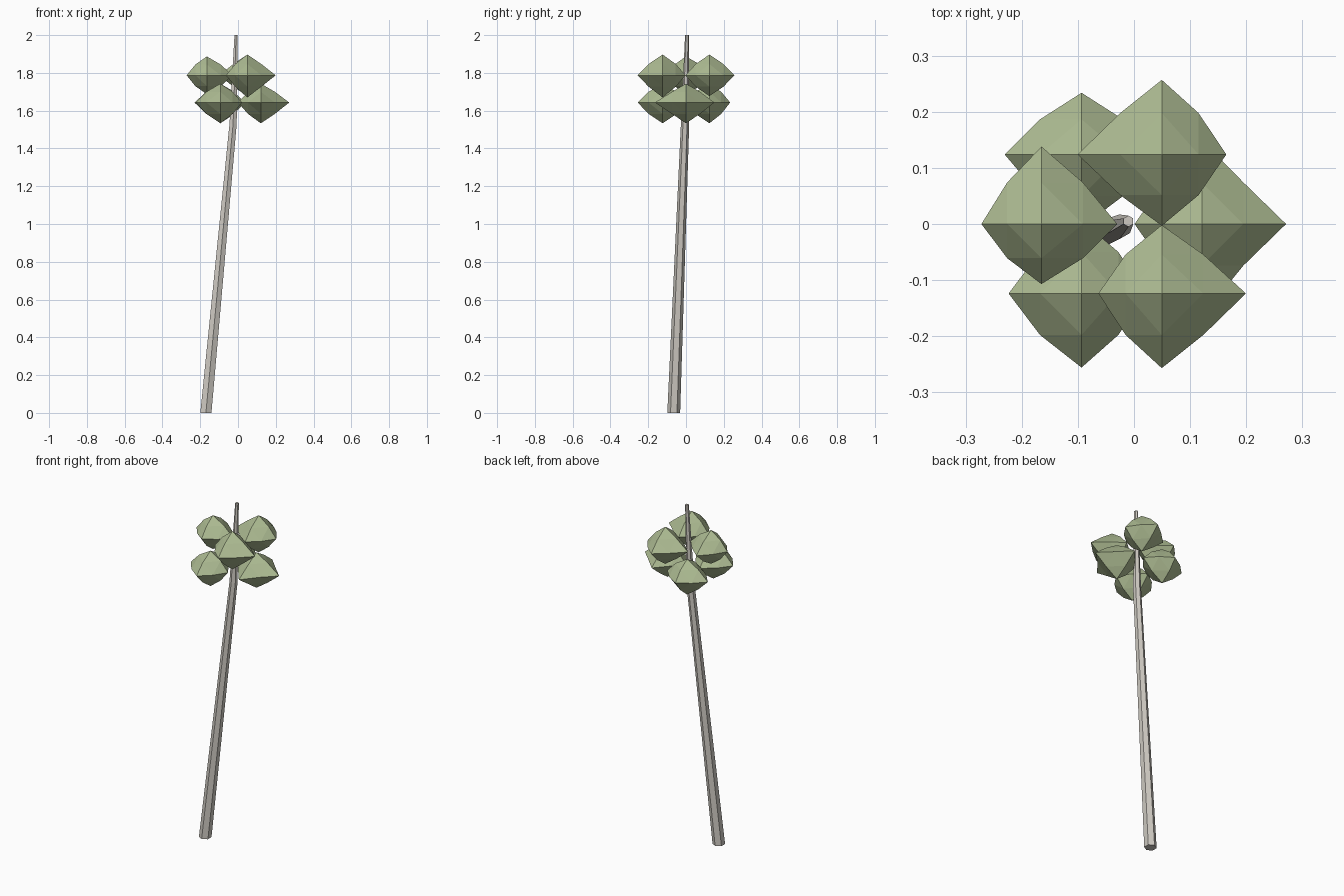
import bpy, bmesh, math
from mathutils import Vector

if "Cube" in bpy.data.objects:
    bpy.data.objects.remove(bpy.data.objects["Cube"])


def make_object(name, bm, color):
    bmesh.ops.recalc_face_normals(bm, faces=bm.faces)
    mesh = bpy.data.meshes.new(name)
    bm.to_mesh(mesh)
    bm.free()
    mat = bpy.data.materials.new(name + "_color")
    mat.diffuse_color = color
    mat.use_nodes = True
    mat.node_tree.nodes["Principled BSDF"].inputs["Base Color"].default_value = mat.diffuse_color
    mesh.materials.append(mat)
    obj = bpy.data.objects.new(name, mesh)
    bpy.context.collection.objects.link(obj)
    return obj


def make_trunk(name, rings, sides=6):
    # Tapered six-sided tube through (centre, radius) rings
    bm = bmesh.new()
    loops = []
    for (x, y, z), r in rings:
        loops.append([bm.verts.new((x + r * math.cos(a), y + r * math.sin(a), z))
                      for a in (math.pi / 2 + i * math.tau / sides for i in range(sides))])
    for low, high in zip(loops, loops[1:]):
        for i in range(sides):
            j = (i + 1) % sides
            bm.faces.new((low[i], low[j], high[j], high[i]))
    bm.faces.new(loops[0])
    bm.faces.new(loops[-1])
    return make_object(name, bm, (0.62, 0.59, 0.54, 1))


def make_clump(name, center, radii):
    # Once-subdivided octahedron with its own reach along each half axis
    xp, xn, yp, yn, zp, zn = radii
    tips = [Vector(t) for t in ((xp, 0, 0), (0, yp, 0), (-xn, 0, 0),
                                (0, -yn, 0), (0, 0, zp), (0, 0, -zn))]
    bm = bmesh.new()
    corners = [bm.verts.new(Vector(center) + t) for t in tips]
    mids = {}

    def middle(a, b):
        key = frozenset((a, b))
        if key not in mids:
            p = Vector((0, 0, 0))
            for i in (a, b):
                limit = 0.06 if i > 3 else 0.074
                p += tips[i].normalized() * min(limit, 0.57 * tips[i].length)
            mids[key] = bm.verts.new(Vector(center) + p)
        return mids[key]

    for pole in (4, 5):
        for i in range(4):
            j = (i + 1) % 4
            a, b, c = middle(i, j), middle(j, pole), middle(pole, i)
            for tri in ((corners[i], a, c), (corners[j], b, a),
                        (corners[pole], c, b), (a, b, c)):
                bm.faces.new(tri)
    return make_object(name, bm, (0.42, 0.50, 0.29, 1))


# Leaning trunk
make_trunk("trunk", [((-0.17, -0.065, 0), 0.034),
                     ((-0.026, -0.005, 1.53), 0.022),
                     ((-0.01, 0.005, 2.0), 0.010)])

# Two staggered layers of three leaf clumps; reach is x+, x-, y+, y-, z+, z-
layers = {
    "upper": (1.787, 60, [(0.115, 0.15, 0.133, 0.127, 0.11, 0.11),
                          (0.135, 0.107, 0.138, 0.107, 0.10, 0.10),
                          (0.15, 0.113, 0.122, 0.133, 0.11, 0.117)]),
    "lower": (1.643, 0, [(0.15, 0.12, 0.15, 0.165, 0.10, 0.11),
                         (0.13, 0.137, 0.11, 0.13, 0.10, 0.11),
                         (0.115, 0.13, 0.13, 0.132, 0.10, 0.11)]),
}
for layer, (z, start, clumps) in layers.items():
    for i, radii in enumerate(clumps):
        a = math.radians(start + 120 * i)
        make_clump(f"{layer}_leaf_clump_{i + 1}",
                   (-0.022 + 0.143 * math.cos(a), 0.143 * math.sin(a), z), radii)
